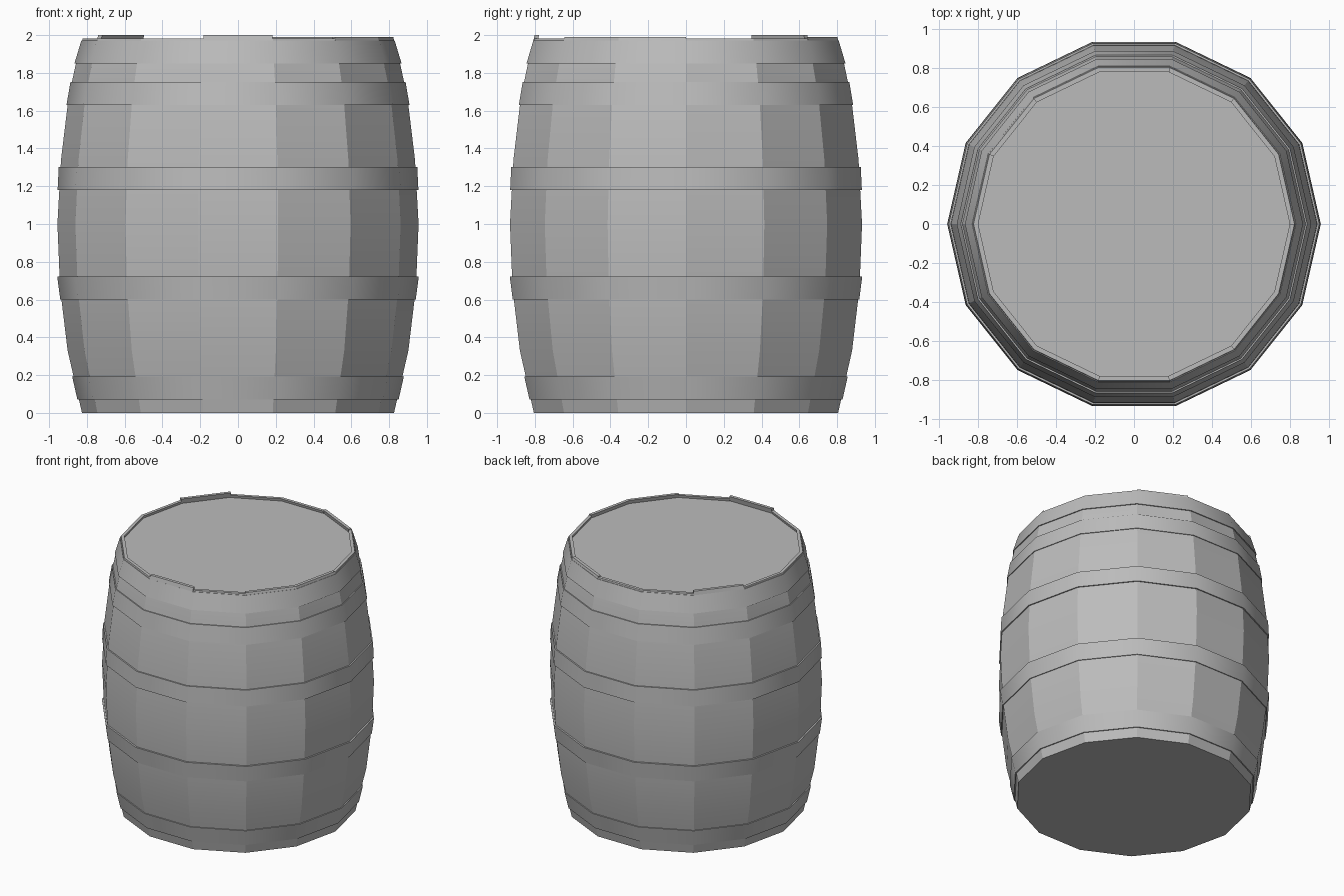
import bpy
import bmesh
from math import cos, sin, tau, radians

SIDES = 14

cube = bpy.data.objects.get("Cube")
if cube:
    bpy.data.objects.remove(cube, do_unlink=True)

grey = bpy.data.materials.new("plain_grey")
grey.use_nodes = True
colour = (0.5, 0.5, 0.5, 1)
grey.diffuse_color = colour
grey.node_tree.nodes["Principled BSDF"].inputs["Base Color"].default_value = colour


def point(r, corner, z):
    a = tau * corner / SIDES
    return (r * cos(a), r * sin(a), z)


def finish(name, bm, smooth):
    bmesh.ops.recalc_face_normals(bm, faces=bm.faces)
    mesh = bpy.data.meshes.new(name)
    bm.to_mesh(mesh)
    bm.free()
    mesh.materials.append(grey)
    obj = bpy.data.objects.new(name, mesh)
    bpy.context.collection.objects.link(obj)
    if smooth:
        bpy.ops.object.select_all(action="DESELECT")
        obj.select_set(True)
        bpy.context.view_layer.objects.active = obj
        bpy.ops.object.shade_smooth_by_angle(angle=radians(30))
    return obj


def bridge(bm, a, b):
    n = len(a)
    for i in range(n):
        j = (i + 1) % n
        bm.faces.new((a[i], a[j], b[j], b[i]))


# Staves: curved planks, a few standing slightly proud at the top
profile = [(0, 0.826), (0.07, 0.842), (0.33, 0.902), (0.66, 0.942), (1, 0.956),
           (1.34, 0.937), (1.67, 0.897), (1.85, 0.858)]
tops = {2: 1.99, 5: 2.0, 10: 2.0, 12: 1.99, 13: 1.99}
for i in range(SIDES):
    bm = bmesh.new()
    previous = first = None
    for z, r in profile + [(tops.get(i, 1.982), 0.822)]:
        inner = r - 0.024
        ring = [bm.verts.new(p) for p in (point(r, i, z), point(r, i + 1, z),
                                          point(inner, i + 1, z), point(inner, i, z))]
        if previous:
            bridge(bm, previous, ring)
        else:
            first = ring
        previous = ring
    bm.faces.new(first)
    bm.faces.new(previous)
    finish(f"stave_{i + 1}", bm, True)

# Hoops: bottom height, bottom radius, top radius
hoops = [(0.07, 0.85, 0.878), (0.6, 0.941, 0.957), (1.18, 0.955, 0.949),
         (1.63, 0.908, 0.887), (1.85, 0.866, 0.829)]
for n, (z, low, high) in enumerate(hoops):
    bm = bmesh.new()
    section = [(low, z), (high, z + 0.122), (high - 0.02, z + 0.122), (low - 0.02, z)]
    rings = [[bm.verts.new(point(r, i, h)) for i in range(SIDES)] for r, h in section]
    for k in range(4):
        bridge(bm, rings[k], rings[(k + 1) % 4])
    finish(f"hoop_{n + 1}", bm, True)

# Flat heads closing the two ends
for name, low, high, radius in (("bottom_head", 0, 0.03, 0.82), ("top_head", 1.93, 1.962, 0.81)):
    bm = bmesh.new()
    rings = [[bm.verts.new(point(radius, i, z)) for i in range(SIDES)] for z in (low, high)]
    bridge(bm, *rings)
    for ring in rings:
        bm.faces.new(ring)
    finish(name, bm, False)
